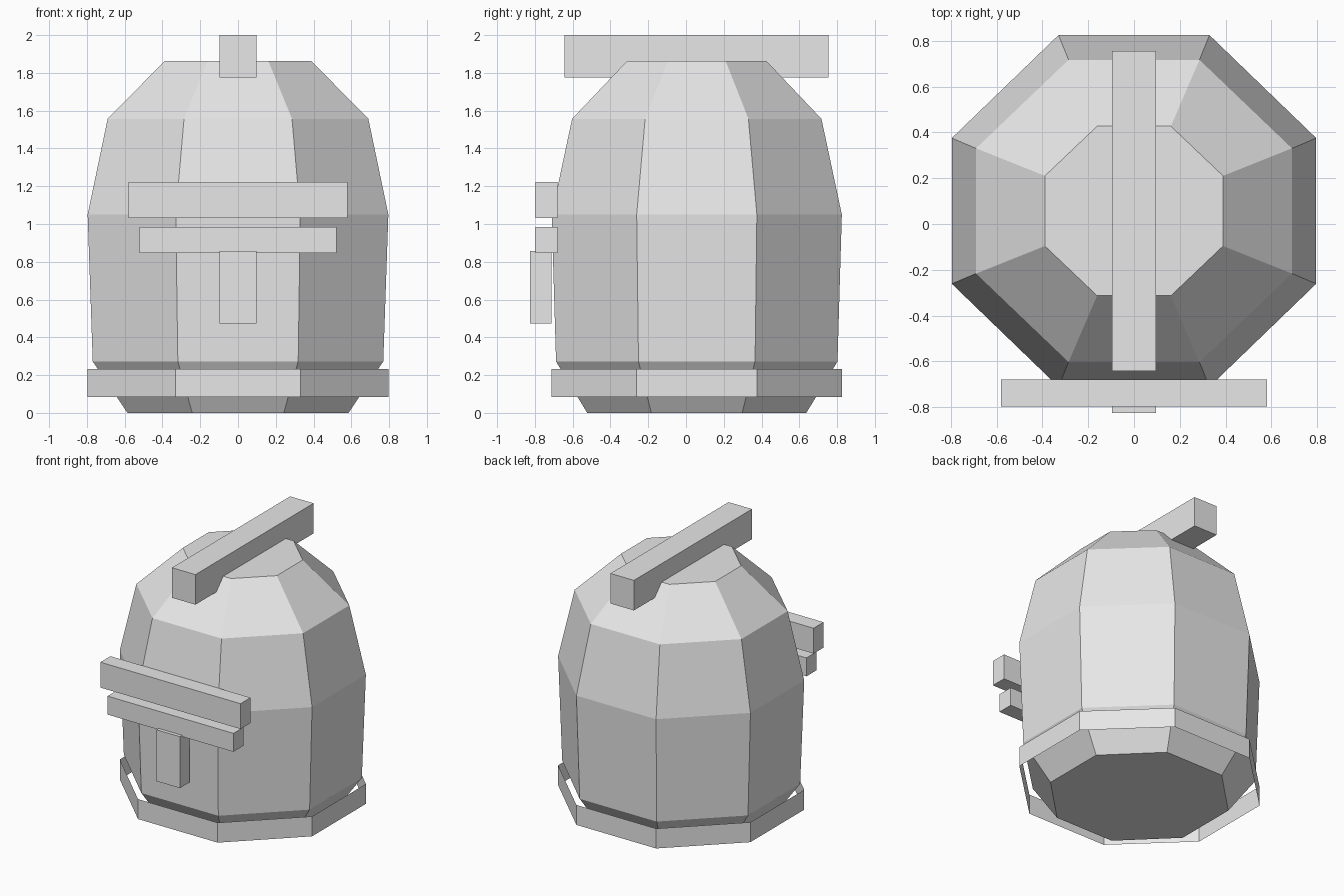
import bpy
import bmesh
import math

if "Cube" in bpy.data.objects:
    bpy.data.objects.remove(bpy.data.objects["Cube"])

CENTRE_Y = 0.057

grey = bpy.data.materials.new("light grey")
grey.diffuse_color = (0.8, 0.8, 0.8, 1.0)
grey.use_nodes = True
grey.node_tree.nodes["Principled BSDF"].inputs["Base Color"].default_value = grey.diffuse_color


def add_object(name, bm):
    mesh = bpy.data.meshes.new(name)
    bm.normal_update()
    bm.to_mesh(mesh)
    bm.free()
    mesh.materials.append(grey)
    obj = bpy.data.objects.new(name, mesh)
    bpy.context.collection.objects.link(obj)
    return obj


def octagon_loft(name, levels, capped):
    """Stack octagons given as (z, half width, half depth) and skin them."""
    bm = bmesh.new()
    corner = 1 / math.cos(math.pi / 8)
    angles = [math.pi / 8 + i * math.pi / 4 for i in range(8)]
    rings = [[bm.verts.new((hx * corner * math.cos(a),
                            CENTRE_Y + hy * corner * math.sin(a), z))
              for a in angles] for z, hx, hy in levels]
    for low, high in zip(rings, rings[1:]):
        for i in range(8):
            j = (i + 1) % 8
            bm.faces.new((low[i], low[j], high[j], high[i]))
    if capped:
        bm.faces.new(rings[0][::-1])
        bm.faces.new(rings[-1])
    return add_object(name, bm)


def box(name, half_x, y0, y1, z0, z1):
    bm = bmesh.new()
    bmesh.ops.create_cube(bm, size=1)
    for v in bm.verts:
        v.co.x *= 2 * half_x
        v.co.y = y0 if v.co.y < 0 else y1
        v.co.z = z0 if v.co.z < 0 else z1
    return add_object(name, bm)


# Faceted helmet shell
octagon_loft("helmet_shell", [
    (0.0, 0.585, 0.58),
    (0.272, 0.769, 0.745),
    (1.05, 0.796, 0.768),
    (1.557, 0.69, 0.66),
    (1.862, 0.389, 0.37),
], True)

# Thin open band around the neck
octagon_loft("neck_band", [(0.083, 0.796, 0.768), (0.232, 0.796, 0.768)], False)

# Crest along the top
box("crest", 0.097, -0.642, 0.755, 1.775, 2.0)

# Face bars
box("brow_bar", 0.58, -0.798, -0.68, 1.033, 1.223)
box("cheek_bar", 0.521, -0.798, -0.68, 0.847, 0.985)
box("nose_bar", 0.097, -0.825, -0.713, 0.472, 0.857)
